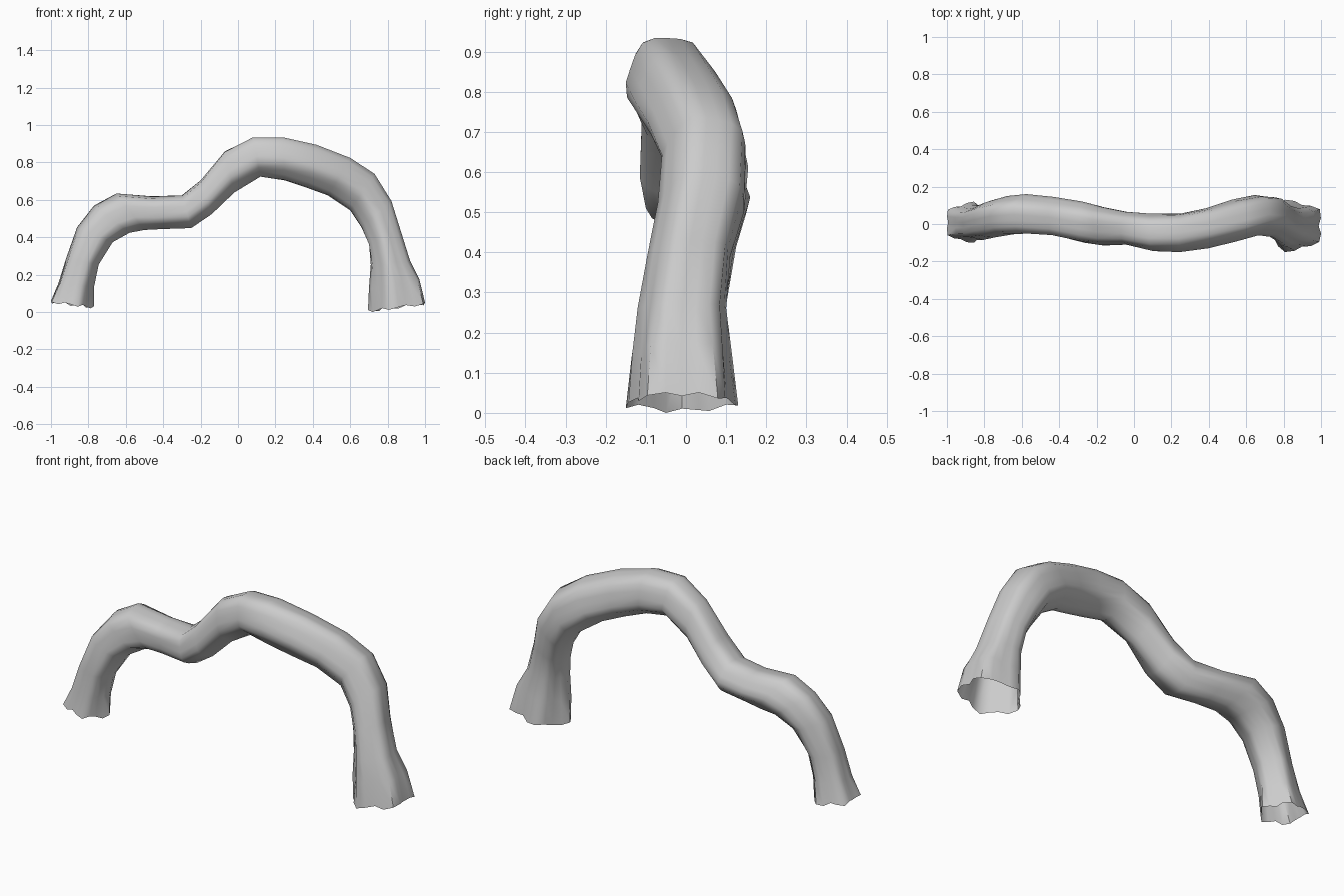
import bpy, bmesh, math, random

if "Cube" in bpy.data.objects:
    bpy.data.objects.remove(bpy.data.objects["Cube"])

random.seed(4)
SIDES = 20

# Stations along the arch: inner x,z / outer x,z / y min,max / lobe depth
stations = [
    (-.77, .03, -1.0, .06, -.10, .12, .11),
    (-.77, .14, -.96, .16, -.085, .10, .09),
    (-.745, .26, -.92, .29, -.085, .10, .07),
    (-.67, .38, -.86, .46, -.07, .125, .06),
    (-.58, .43, -.77, .575, -.055, .15, .06),
    (-.50, .445, -.65, .64, -.05, .16, .05),
    (-.40, .45, -.46, .625, -.06, .145, .05),
    (-.25, .455, -.30, .63, -.10, .12, .06),
    (-.14, .53, -.20, .71, -.115, .09, .06),
    (-.02, .645, -.07, .865, -.11, .065, .05),
    (.12, .73, .08, .94, -.145, .055, .04),
    (.25, .71, .24, .94, -.15, .055, .05),
    (.37, .67, .42, .90, -.13, .085, .06),
    (.48, .63, .60, .83, -.095, .13, .06),
    (.60, .55, .73, .745, -.06, .155, .06),
    (.66, .46, .82, .60, -.07, .145, .06),
    (.70, .37, .87, .44, -.095, .11, .07),
    (.71, .26, .92, .28, -.12, .10, .09),
    (.70, .13, .97, .18, -.135, .115, .10),
    (.695, .01, 1.0, .05, -.15, .13, .12),
]


def lobed_ring(depth, twist):
    """Five-lobed cross-section, scaled to fill -1..1 both ways."""
    pts = []
    for k in range(SIDES):
        t = math.tau * k / SIDES
        r = 1 - depth * math.cos(5 * (t + twist)) + random.uniform(-.02, .02)
        pts.append((r * math.cos(t), r * math.sin(t)))
    lo = [min(p[i] for p in pts) for i in (0, 1)]
    hi = [max(p[i] for p in pts) for i in (0, 1)]
    return [[2 * (p[i] - lo[i]) / (hi[i] - lo[i]) - 1 for i in (0, 1)] for p in pts]


# Branch: rings bridged into an open tube
bm = bmesh.new()
rings = []
last = len(stations) - 1
for i, (xi, zi, xo, zo, y0, y1, depth) in enumerate(stations):
    ring = []
    twist = .25 * math.sin(math.tau * i / last)
    for k, (u, v) in enumerate(lobed_ring(depth, twist)):
        f = (u + 1) / 2
        z = zi + (zo - zi) * f
        if i in (0, last):  # ragged cut ends
            z = max(0, z + .008 * math.sin(k * 2.1))
        ring.append(bm.verts.new((xi + (xo - xi) * f,
                                  (y0 + y1) / 2 + v * (y1 - y0) / 2, z)))
    rings.append(ring)
for a, b in zip(rings, rings[1:]):
    for k in range(SIDES):
        n = (k + 1) % SIDES
        bm.faces.new((a[k], a[n], b[n], b[k]))
bmesh.ops.recalc_face_normals(bm, faces=bm.faces)
zmin = min(v.co.z for v in bm.verts)
bmesh.ops.translate(bm, verts=bm.verts, vec=(0, 0, -zmin))

mesh = bpy.data.meshes.new("arched_branch")
bm.to_mesh(mesh)
bm.free()
branch = bpy.data.objects.new("arched_branch", mesh)
bpy.context.collection.objects.link(branch)
bpy.context.view_layer.objects.active = branch
branch.select_set(True)
bpy.ops.object.shade_smooth_by_angle(angle=math.radians(50))
